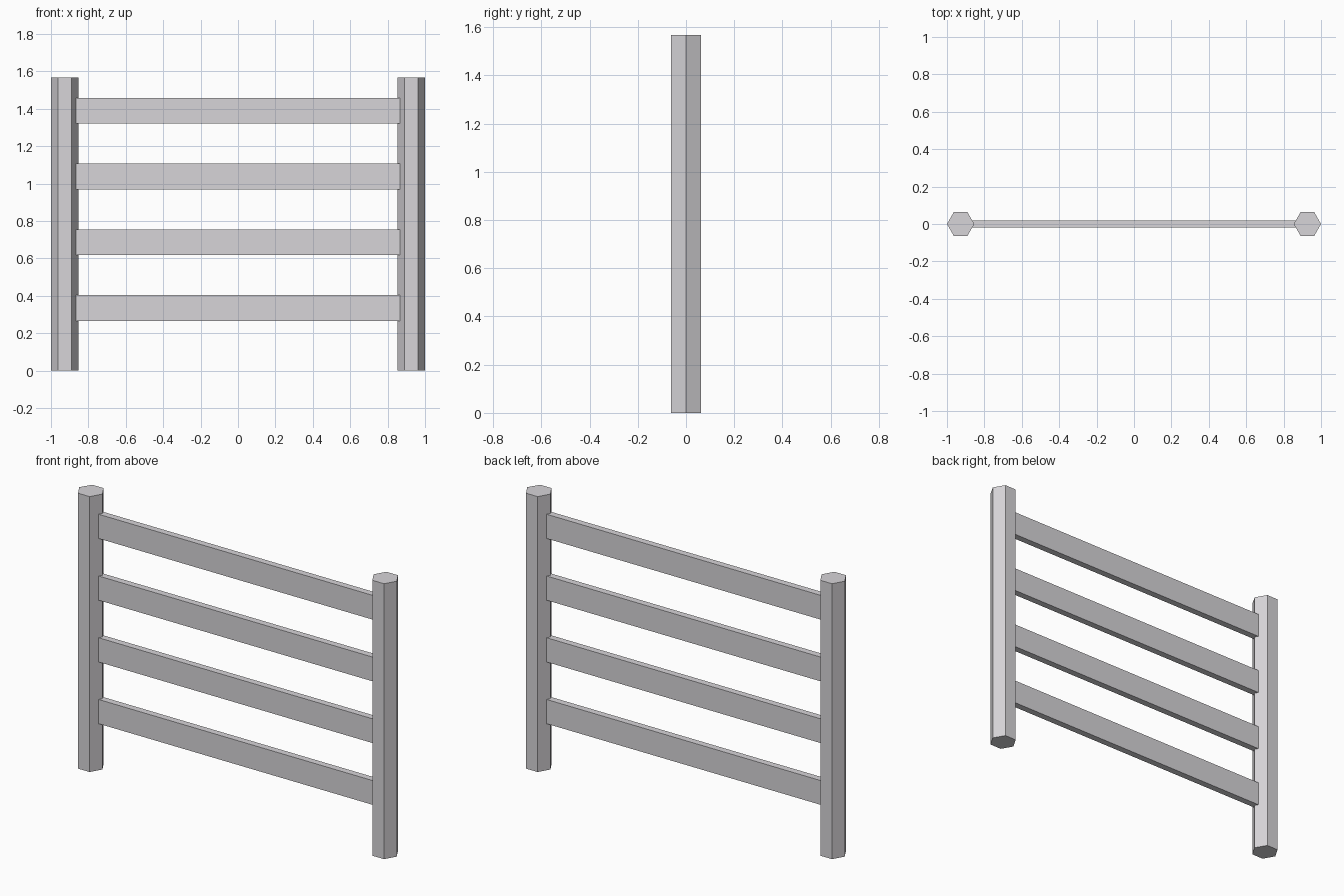
import bpy, math

if "Cube" in bpy.data.objects:
    bpy.data.objects.remove(bpy.data.objects["Cube"])

H = 1.568          # post height
R = 0.073          # post radius (corner to corner / 2)

mat = bpy.data.materials.new("light grey metal")
mat.diffuse_color = (0.68, 0.665, 0.69, 1)
mat.use_nodes = True
mat.node_tree.nodes["Principled BSDF"].inputs["Base Color"].default_value = mat.diffuse_color


def finish(name):
    ob = bpy.context.object
    ob.name = name
    ob.data.materials.append(mat)
    return ob


# hexagonal posts, corners pointing along x
for side, label in ((-1, "left"), (1, "right")):
    bpy.ops.mesh.primitive_cylinder_add(vertices=6, radius=R, depth=H,
                                        location=(side * (1 - R), 0, H / 2))
    ob = finish(label + "_post")
    ob.rotation_euler.z = math.radians(30)

# flat rails, ends sunk into the posts
for i in range(4):
    bpy.ops.mesh.primitive_cube_add(size=1, location=(0, 0, 0.334 + 0.3515 * i))
    ob = finish("rail_%d" % (i + 1))
    ob.scale = (1.80, 0.038, 0.138)
